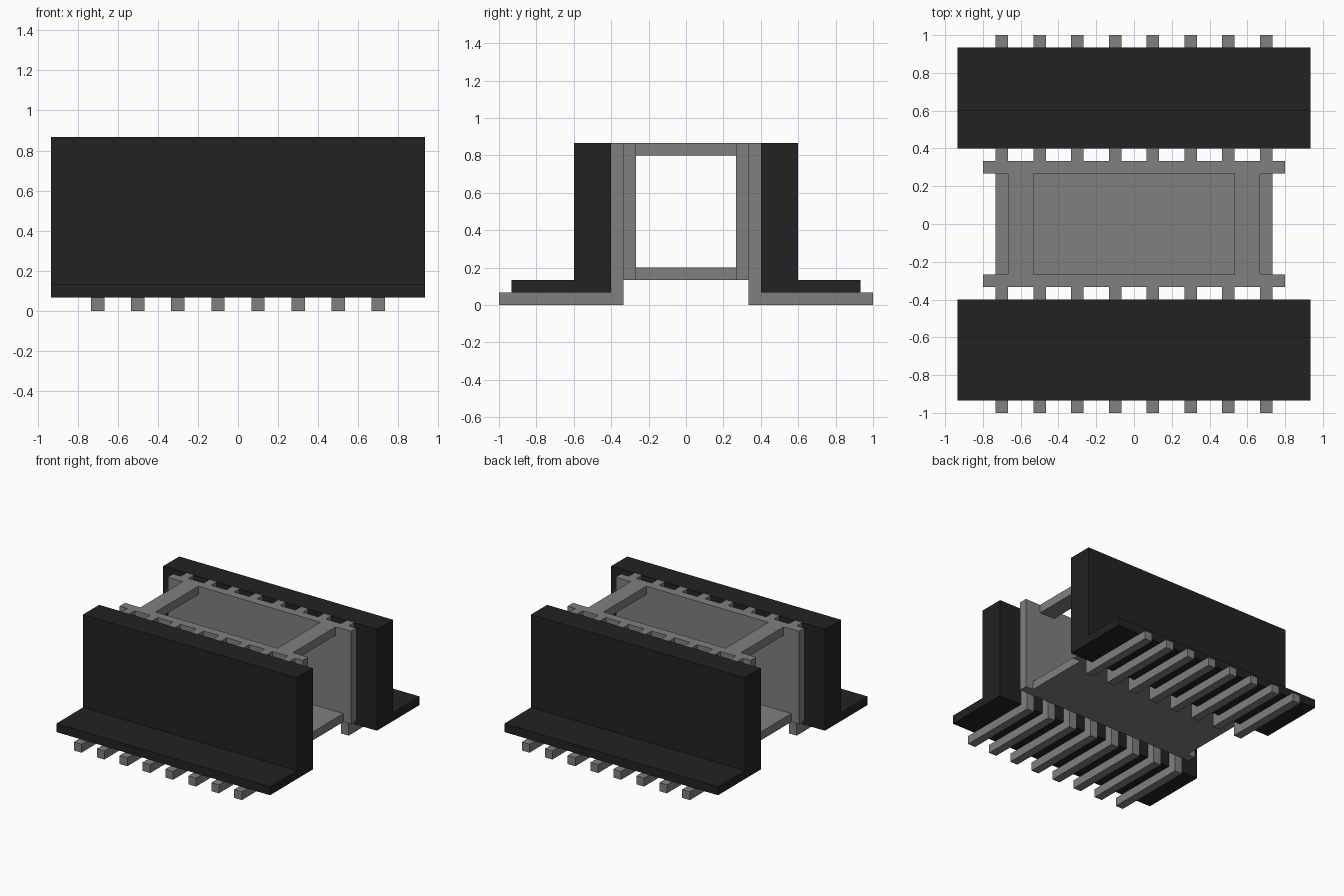
import bpy
import bmesh
from mathutils import Matrix, Vector

if "Cube" in bpy.data.objects:
    bpy.data.objects.remove(bpy.data.objects["Cube"], do_unlink=True)

U = 1 / 15  # grid module shared by every part


def material(name, value):
    mat = bpy.data.materials.new(name)
    mat.use_nodes = True
    colour = (value, value, value, 1)
    mat.diffuse_color = colour
    mat.node_tree.nodes["Principled BSDF"].inputs["Base Color"].default_value = colour
    return mat


grey = material("mid grey", 0.214)
black = material("charcoal black", 0.016)


def finish(name, bm, mat):
    mesh = bpy.data.meshes.new(name)
    bmesh.ops.recalc_face_normals(bm, faces=bm.faces)
    bm.to_mesh(mesh)
    bm.free()
    mesh.materials.append(mat)
    obj = bpy.data.objects.new(name, mesh)
    bpy.context.collection.objects.link(obj)
    return obj


def box(name, x, y, z, mat):
    """Box from (min, max) ranges in modules."""
    lo, hi = (Vector(c) * U for c in zip(x, y, z))
    bm = bmesh.new()
    bmesh.ops.create_cube(bm, size=1, matrix=Matrix.Translation((lo + hi) / 2)
                          @ Matrix.Diagonal((*(hi - lo), 1)))
    return finish(name, bm, mat)


def l_profile(name, x, points, side, mat):
    """Extrude a (y, z) outline along x, on the front (-1) or back (1) side."""
    bm = bmesh.new()
    face = bm.faces.new([bm.verts.new((x[0] * U, side * y * U, z * U)) for y, z in points])
    moved = bmesh.ops.extrude_face_region(bm, geom=[face])["geom"]
    bmesh.ops.translate(bm, vec=((x[1] - x[0]) * U, 0, 0),
                        verts=[v for v in moved if isinstance(v, bmesh.types.BMVert)])
    return finish(name, bm, mat)


# Open central frame: floor and two top cross bars
box("floor", (-11, 11), (-4, 4), (2, 3), grey)
for label, s in (("left", 1), ("right", -1)):
    box(label + "_top_bar", sorted((8 * s, 10 * s)), (-4, 4), (12, 13), grey)

PANEL = [(6, 1), (14, 1), (14, 2), (9, 2), (9, 13), (6, 13)]
RIB = [(5, 0), (15, 0), (15, 1), (6, 1), (6, 13), (5, 13)]

for label, side in (("front", -1), ("back", 1)):
    # Frame side wall
    box(label + "_wall", (-12, 12), sorted((4 * side, 5 * side)), (2, 13), grey)
    # Thick black panel with its low ledge
    l_profile(label + "_panel", (-14, 14), PANEL, side, black)
    # Eight ribs that turn outward into feet
    for i in range(8):
        x = -11 + 3 * i
        l_profile(f"{label}_rib_{i + 1}", (x, x + 1), RIB, side, grey)
